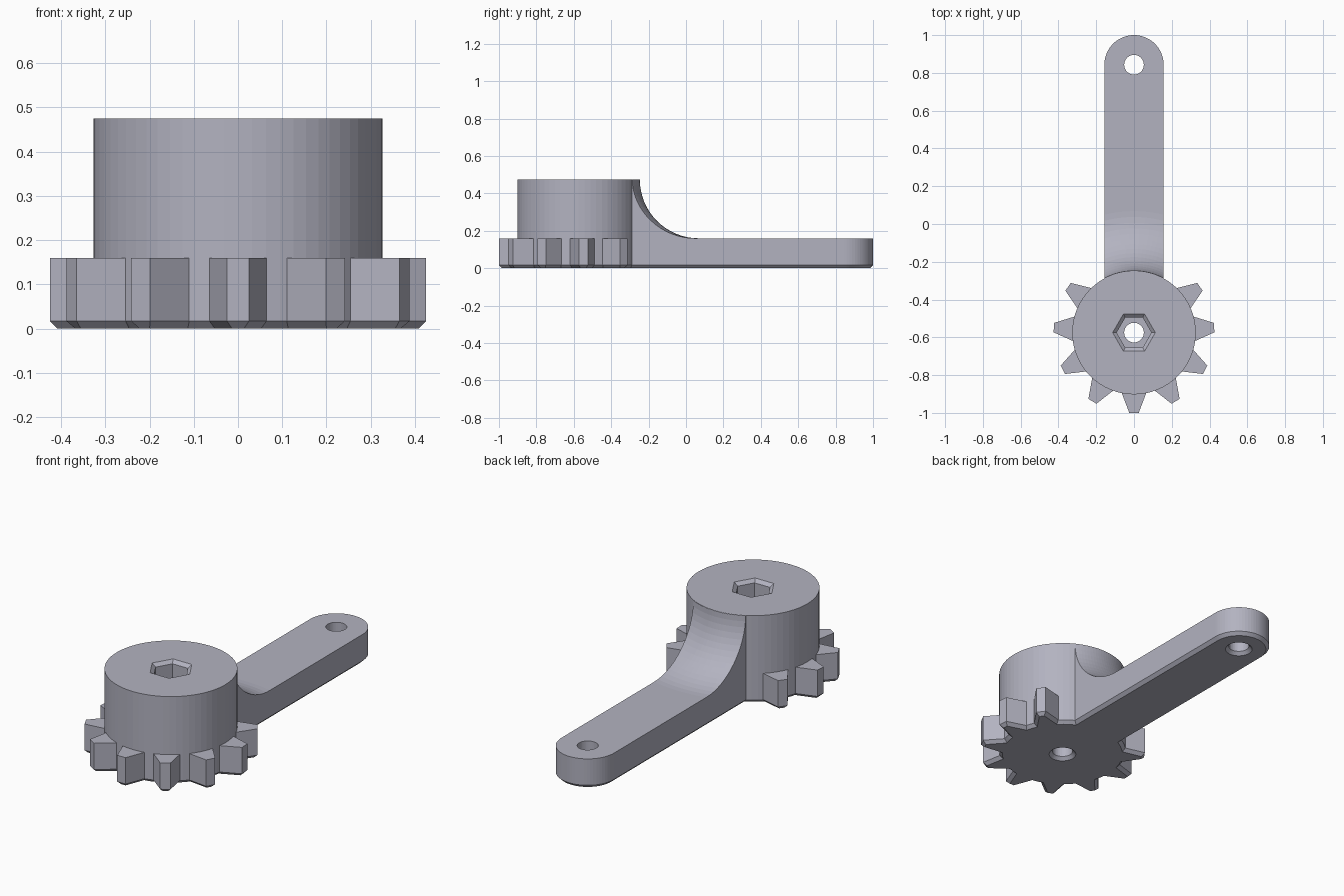
import bpy, bmesh
from math import sin, cos, pi, radians
from mathutils import Matrix

cube = bpy.data.objects.get("Cube")
if cube:
    bpy.data.objects.remove(cube, do_unlink=True)

HUB_Y = -0.575      # hub axis
HUB_R = 0.327
HUB_TOP = 0.475
PLATE_TOP = 0.16    # arm and teeth thickness
CHAMFER = 0.017
ARM_HALF = 0.157
EYE_Y = 1 - ARM_HALF
BORE_R = 0.052
SEGS = 64

grey = bpy.data.materials.new("cool grey")
grey.use_nodes = True
color = (0.45, 0.45, 0.53, 1)
grey.diffuse_color = color
grey.node_tree.nodes["Principled BSDF"].inputs["Base Color"].default_value = color


def finish(bm, name):
    bmesh.ops.recalc_face_normals(bm, faces=bm.faces)
    mesh = bpy.data.meshes.new(name)
    bm.to_mesh(mesh)
    bm.free()
    obj = bpy.data.objects.new(name, mesh)
    mesh.materials.append(grey)
    bpy.context.collection.objects.link(obj)
    return obj


def lathe(name, profile, y, steps=SEGS, ring=False):
    """Turn an (r, z) profile about a vertical axis; ring closes the profile on itself."""
    bm = bmesh.new()
    loops = [[bm.verts.new((r * cos(2 * pi * i / steps), y + r * sin(2 * pi * i / steps), z))
              for i in range(steps)] for r, z in profile]
    pairs = list(zip(loops, loops[1:]))
    if ring:
        pairs.append((loops[-1], loops[0]))
    else:
        bm.faces.new(loops[0])
        bm.faces.new(loops[-1])
    for a, b in pairs:
        for i in range(steps):
            j = (i + 1) % steps
            bm.faces.new((a[i], a[j], b[j], b[i]))
    return finish(bm, name)


def plate(name, outline, top, turn=0.0, y=0.0):
    """Extrude an outline upward and chamfer its bottom edge."""
    bm = bmesh.new()
    low = [bm.verts.new((px, py, CHAMFER)) for px, py in outline]
    high = [bm.verts.new((px, py, top)) for px, py in outline]
    base = bm.faces.new(low)
    bm.faces.new(high)
    for i in range(len(low)):
        j = (i + 1) % len(low)
        bm.faces.new((low[i], low[j], high[j], high[i]))
    bmesh.ops.recalc_face_normals(bm, faces=bm.faces)
    bmesh.ops.inset_region(bm, faces=[base], thickness=CHAMFER, use_even_offset=True)
    for v in base.verts:
        v.co.z = 0
    bm.transform(Matrix.Translation((0, y, 0)) @ Matrix.Rotation(turn, 4, 'Z'))
    return finish(bm, name)


def combine(target, tool, operation):
    mod = target.modifiers.new(operation.lower(), 'BOOLEAN')
    mod.operation = operation
    mod.solver = 'EXACT'
    mod.object = tool
    bpy.context.view_layer.objects.active = target
    bpy.ops.object.modifier_apply(modifier=mod.name)
    bpy.data.objects.remove(tool, do_unlink=True)


# Arm with a round end, tall enough to hold the fillet
outline = [(-ARM_HALF, -0.45), (ARM_HALF, -0.45)]
outline += [(ARM_HALF * cos(pi * i / 32), EYE_Y + ARM_HALF * sin(pi * i / 32)) for i in range(33)]
arm = plate("arm", outline, HUB_TOP - 0.001)

# Sweep the hollow fillet and the flat top of the arm away
fillet = HUB_TOP - PLATE_TOP
start = HUB_R + 0.001
hollow = [(start, 0.6)]
hollow += [(start + fillet * (1 - cos(pi / 2 * i / 16)), HUB_TOP - fillet * sin(pi / 2 * i / 16))
           for i in range(17)]
hollow += [(1.8, PLATE_TOP), (1.8, 0.6)]
combine(arm, lathe("fillet_cutter", hollow, HUB_Y, 128, ring=True), 'DIFFERENCE')

# Hub
body = lathe("crank_gear", [(HUB_R - CHAMFER, 0), (HUB_R, CHAMFER), (HUB_R, HUB_TOP)], HUB_Y)
combine(body, arm, 'UNION')

# Nine teeth around the front of the hub
tooth = [(-0.08, -0.28), (-0.025, -0.425), (0.025, -0.425), (0.08, -0.28)]
for i in range(-4, 5):
    combine(body, plate("tooth", tooth, PLATE_TOP, radians(31.2 * i), HUB_Y), 'UNION')

# Bores, chamfered underneath
for y in (HUB_Y, EYE_Y):
    bore = [(BORE_R + 2 * CHAMFER, -CHAMFER), (BORE_R, CHAMFER), (BORE_R, 0.6)]
    combine(body, lathe("bore_cutter", bore, y, 40), 'DIFFERENCE')

# Six-sided socket with a chamfered mouth
socket = [(0.092, PLATE_TOP), (0.092, HUB_TOP - CHAMFER), (0.113, HUB_TOP), (0.113, 0.6)]
combine(body, lathe("socket_cutter", socket, HUB_Y, 6), 'DIFFERENCE')
